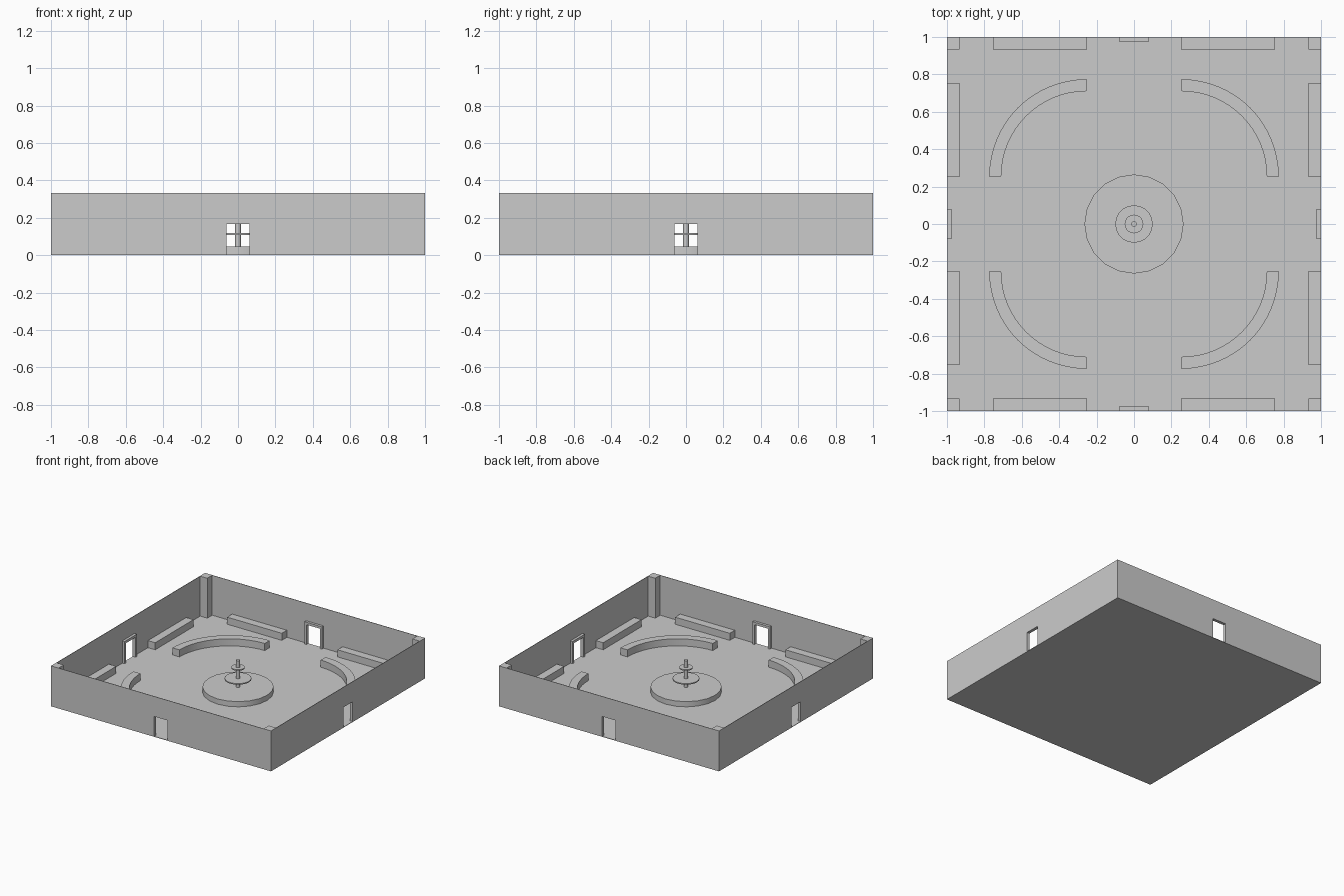
import bpy, bmesh, math
from mathutils import Matrix

if "Cube" in bpy.data.objects:
    bpy.data.objects.remove(bpy.data.objects["Cube"])

T = 0.004          # wall and floor thickness
H = 0.332          # wall height
DW, DH = 0.0615, 0.167   # doorway half width and height


def prism(name, pts, lo, hi, mat=None, smooth=False):
    """Extrude a 2D outline from lo to hi, then place it with mat."""
    bm = bmesh.new()
    face = bm.faces.new([bm.verts.new((u, v, lo)) for u, v in pts])
    ext = bmesh.ops.extrude_face_region(bm, geom=[face])
    top = [g for g in ext["geom"] if isinstance(g, bmesh.types.BMVert)]
    bmesh.ops.translate(bm, verts=top, vec=(0, 0, hi - lo))
    if mat is not None:
        bm.transform(mat)
    bmesh.ops.recalc_face_normals(bm, faces=bm.faces)
    me = bpy.data.meshes.new(name)
    bm.to_mesh(me)
    bm.free()
    ob = bpy.data.objects.new(name, me)
    bpy.context.collection.objects.link(ob)
    if smooth:
        bpy.ops.object.select_all(action='DESELECT')
        ob.select_set(True)
        bpy.context.view_layer.objects.active = ob
        bpy.ops.object.shade_smooth_by_angle(angle=math.radians(30))
    return ob


def rect(x0, x1, y0, y1):
    return [(x0, y0), (x1, y0), (x1, y1), (x0, y1)]


def arc(r, a0, a1, n, c=0.0):
    return [(c + r * math.cos(a0 + (a1 - a0) * i / n),
             c + r * math.sin(a0 + (a1 - a0) * i / n)) for i in range(n + 1)]


def disc(name, r, lo, hi, n=20):
    prism(name, arc(r, 0, 2 * math.pi, n)[:-1], lo, hi, smooth=True)


# floor
prism("floor", rect(-1, 1, -1, 1), 0, T)

# outline (across, up) stands on the front wall plane, measured inwards
upright = Matrix(((1, 0, 0, 0), (0, 0, 1, -1), (0, 1, 0, 0), (0, 0, 0, 1)))


def doorway(left, right, top):
    return [(left, T), (-DW, T), (-DW, DH), (DW, DH),
            (DW, T), (right, T), (right, top), (left, top)]


# each quarter of the room repeats
for k, side in enumerate(("front", "right", "back", "left")):
    turn = Matrix.Rotation(k * math.pi / 2, 4, 'Z')
    prism(side + "_wall", doorway(-1, 1 - T, H), 0, T, turn @ upright)
    prism(side + "_door_frame", doorway(-0.08, 0.08, 0.187), T, 0.025,
          turn @ upright)
    for s, x in (("a", -0.75), ("b", 0.253)):
        prism(f"{side}_wall_bench_{s}", rect(x, x + 0.497, -1 + T, -0.93),
              T, 0.062, turn)
    prism(side + "_corner_pillar", rect(-1 + T, -0.932, -1 + T, -0.932),
          T, H, turn)
    # curved bench
    q = math.pi / 2
    prism(side + "_curved_bench",
          arc(0.52, 0, q, 16, 0.254) + arc(0.456, q, 0, 16, 0.254),
          T, 0.062, turn, smooth=True)

# fountain
disc("fountain_base", 0.265, T, 0.047)
disc("fountain_column", 0.015, 0.047, 0.265)
disc("fountain_lower_plate", 0.1, 0.109, 0.118)
disc("fountain_upper_plate", 0.05, 0.2, 0.209)
